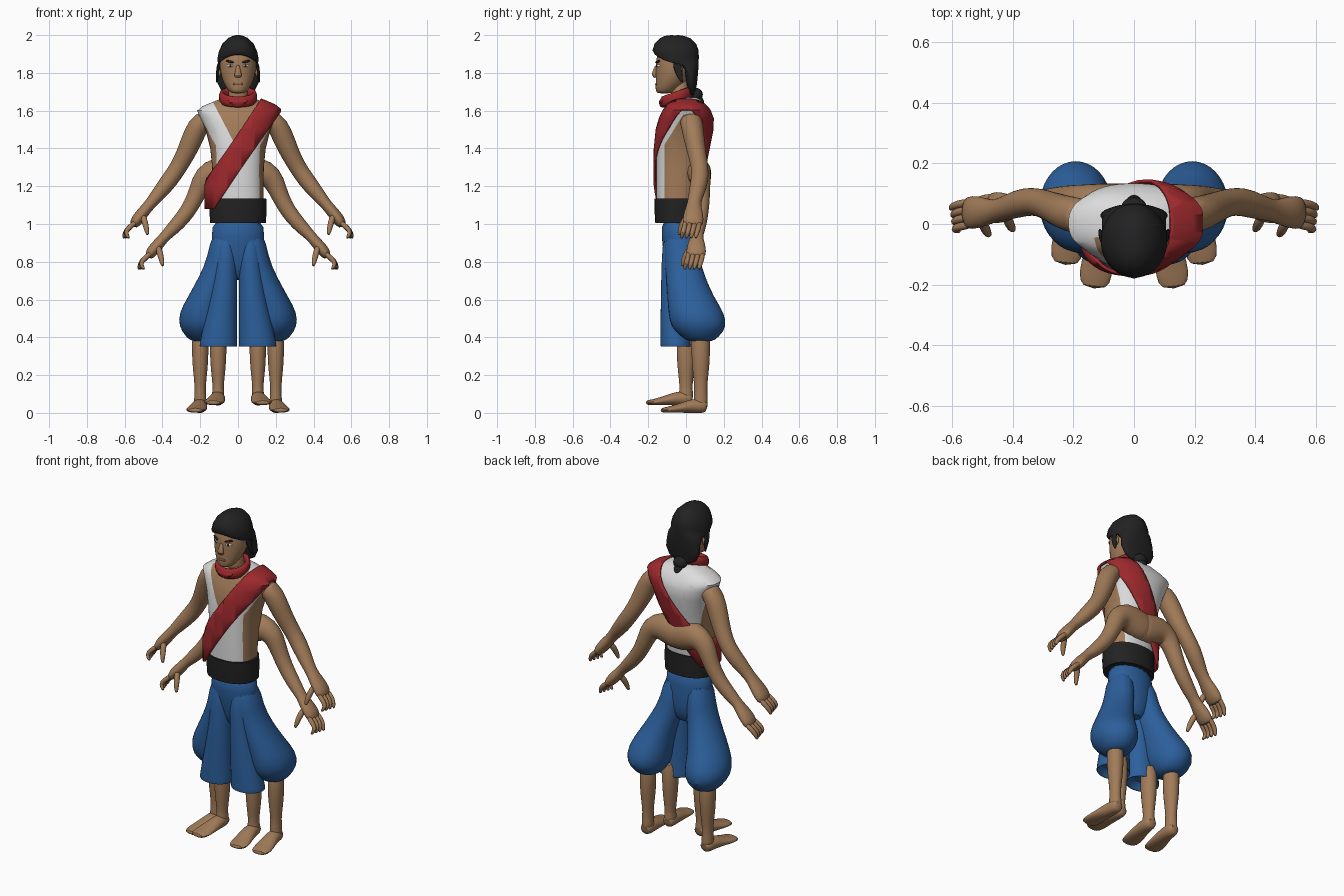
import bpy, bmesh, math
from mathutils import Vector, Matrix, Euler

cube = bpy.data.objects.get("Cube")
if cube:
    bpy.data.objects.remove(cube)


def material(name, rgb):
    m = bpy.data.materials.new(name)
    m.use_nodes = True
    m.diffuse_color = (*rgb, 1)
    m.node_tree.nodes["Principled BSDF"].inputs["Base Color"].default_value = (*rgb, 1)
    return m


SKIN = material("brown skin", (.36, .2, .1))
BLUE = material("blue cloth", (.025, .115, .33))
RED = material("red cloth", (.34, .022, .026))
WHITE = material("white cloth", (.72, .72, .72))
BLACK = material("black", (.016, .016, .016))
LIPS = material("dark lips", (.25, .11, .065))


def finish(name, bm, mats, mirror=False, subsurf=0, angle=50):
    bmesh.ops.recalc_face_normals(bm, faces=bm.faces)
    me = bpy.data.meshes.new(name)
    bm.to_mesh(me)
    bm.free()
    for m in mats:
        me.materials.append(m)
    ob = bpy.data.objects.new(name, me)
    bpy.context.collection.objects.link(ob)
    bpy.ops.object.select_all(action='DESELECT')
    ob.select_set(True)
    bpy.context.view_layer.objects.active = ob
    bpy.ops.object.shade_smooth_by_angle(angle=math.radians(angle))
    if mirror:
        ob.modifiers.new("Mirror", 'MIRROR').use_mirror_merge = False
    if subsurf:
        s = ob.modifiers.new("Subdivision", 'SUBSURF')
        s.levels = s.render_levels = subsurf
    return ob


def rings(bm, pts, sides=14, level=False, ref=(0, 1, 0), square=1.0, cap=True, droop=0):
    """Skin elliptical rings (x, y, z, r1, r2); level keeps every ring horizontal."""
    loops = []
    for i, (x, y, z, r1, r2) in enumerate(pts):
        if level:
            u, v = Vector((1, 0, 0)), Vector((0, 1, 0))
        else:
            a, b = pts[max(i - 1, 0)], pts[min(i + 1, len(pts) - 1)]
            t = (Vector(b[:3]) - Vector(a[:3])).normalized()
            u = t.cross(Vector(ref)).normalized()
            v = u.cross(t)
        loop = []
        for k in range(sides):
            q = 2 * math.pi * (k + .5) / sides
            c, s = math.cos(q), math.sin(q)
            c, s = (math.copysign(abs(w) ** square, w) for w in (c, s))
            p = Vector((x, y, z)) + u * r1 * c + v * r2 * s
            p.z -= droop * p.x ** 2
            loop.append(bm.verts.new(p))
        loops.append(loop)
    for a, b in zip(loops, loops[1:]):
        for k in range(sides):
            n = (k + 1) % sides
            bm.faces.new((a[k], a[n], b[n], b[k]))
    if cap:
        bm.faces.new(loops[0])
        bm.faces.new(loops[-1])


def tube(name, pts, mat, mirror=False, subsurf=1, **kw):
    bm = bmesh.new()
    rings(bm, pts, **kw)
    return finish(name, bm, [mat], mirror, subsurf)


def section(rows, grow=0):
    """Turn (z, half width, front y, back y) rows into level rings."""
    return [(0, (f + b) / 2, z, w + grow, (b - f) / 2 + grow) for z, w, f, b in rows]


def blob(name, loc, radii, mat, rot=(0, 0, 0), mirror=False):
    bm = bmesh.new()
    mx = Matrix.LocRotScale(Vector(loc), Euler(rot), Vector(radii))
    bmesh.ops.create_uvsphere(bm, u_segments=16, v_segments=10, radius=1, matrix=mx)
    return finish(name, bm, [mat], mirror)


def cut(bm, co, no, **kw):
    bmesh.ops.bisect_plane(bm, geom=bm.verts[:] + bm.edges[:] + bm.faces[:],
                           plane_co=co, plane_no=no, **kw)


# Torso with an open, sleeveless vest
TORSO = [(1.08, .135, -.155, .06), (1.2, .135, -.157, .07), (1.3, .137, -.157, .09),
         (1.4, .147, -.155, .11), (1.5, .172, -.145, .13), (1.56, .2, -.13, .134),
         (1.6, .217, -.113, .12), (1.625, .185, -.1, .103), (1.65, .125, -.085, .085),
         (1.67, .07, -.07, .06)]
bm = bmesh.new()
rings(bm, section(TORSO), sides=48, level=True, square=.85)
NECK_Z, NECK_SLOPE = 1.39, .52
for side in (1, -1):
    cut(bm, (0, 0, NECK_Z), (side, 0, -NECK_SLOPE))
for y in (-.115, .04):
    cut(bm, (0, y, 0), (0, 1, 0))
cut(bm, (0, -.12, 1.41), (0, -1.6, 1))
cut(bm, (0, 0, 1.58), (0, 0, 1))
for f in bm.faces:
    c = f.calc_center_median()
    neckline = c.y < -.04 and abs(c.x) < (c.z - NECK_Z) * NECK_SLOPE
    armhole = -.115 < c.y < .04 and c.z < min(1.58, 1.41 + 1.6 * (c.y + .12))
    f.material_index = 0 if neckline or armhole else 1
finish("torso_and_vest", bm, [SKIN, WHITE])

# Diagonal sash, a slice of a slightly larger torso that stands off the hip
bm = bmesh.new()
sash_rows = [(z, w + (.028 if z < 1.25 else 0), f, b) for z, w, f, b in TORSO]
rings(bm, section(sash_rows, .005), sides=48, level=True, square=.85, cap=False)
across = Vector((.83, 0, -.55))
cut(bm, across * -.698 / across.length_squared, across, clear_outer=True)
cut(bm, across * -.812 / across.length_squared, across, clear_inner=True)
sash = finish("sash", bm, [RED])
solid = sash.modifiers.new("Thickness", 'SOLIDIFY')
solid.thickness, solid.offset = .011, 1

# Belt and trousers
tube("belt", section([(1.005, .148, -.163, .07), (1.07, .152, -.167, .07),
                      (1.135, .15, -.167, .07)]), BLACK, subsurf=0, sides=36, level=True, square=.9)
tube("trouser_hips", section([(1.04, .14, -.135, .062), (.93, .142, -.13, .062), (.85, .138, -.122, .066),
                              (.77, .115, -.1, .06), (.7, .07, -.08, .035)]),
     BLUE, sides=20, level=True)
tube("front_trouser_leg", [(.06, -.05, .97, .062, .074), (.064, -.057, .8, .062, .073),
                           (.076, -.06, .62, .072, .075), (.096, -.056, .45, .092, .08),
                           (.104, -.052, .36, .101, .084), (.104, -.052, .35, .102, .085),
                           (.104, -.052, .352, .09, .075), (.104, -.052, .4, .08, .065)],
     BLUE, mirror=True, sides=18, level=True)
tube("back_trouser_leg", [(.075, -.03, .97, .066, .088), (.085, -.022, .82, .076, .094),
                          (.12, -.002, .72, .088, .104), (.165, .025, .61, .104, .126),
                          (.192, .055, .53, .123, .15), (.194, .068, .455, .122, .152),
                          (.19, .075, .402, .085, .1), (.19, .08, .375, .055, .06)],
     BLUE, mirror=True, sides=18, level=True)

# Bare shins and feet
FOOT = [(0, .035, .03, .024, .024), (0, .02, .035, .037, .037), (.003, -.04, .038, .042, .04),
        (.012, -.1, .027, .05, .027), (.022, -.165, .017, .058, .017), (.027, -.215, .013, .045, .013)]
for label, shin_x, y, z0 in (("front", .105, 0, .04), ("back", .2, .078, 0)):
    tube(label + "_shin", [(shin_x, y, .46, .047, .052), (shin_x, y, .3, .045, .051),
                           (shin_x, y, .22, .039, .044), (shin_x, y, .13, .028, .033),
                           (shin_x, y, z0 + .07, .034, .039), (shin_x, y, z0 + .02, .035, .04)],
         SKIN, mirror=True, level=True)
    tube(label + "_foot", [(shin_x + dx, y + dy, z0 + dz, w, h) for dx, dy, dz, w, h in FOOT],
         SKIN, mirror=True, ref=(0, 0, 1))

# Two pairs of arms, the lower pair joined across the back
ARMS = {
    "upper": [(.13, .02, 1.55, .045, .055), (.195, .028, 1.55, .06, .062), (.235, .04, 1.47, .06, .058),
              (.272, .056, 1.38, .052, .051), (.315, .074, 1.3, .046, .046), (.36, .074, 1.235, .047, .049),
              (.412, .057, 1.17, .041, .044), (.462, .042, 1.11, .03, .034), (.495, .04, 1.07, .032, .05),
              (.537, .038, 1.02, .034, .058), (.557, .036, .985, .022, .052)],
    "lower": [(-.06, .06, 1.25, .09, .07), (.03, .062, 1.255, .092, .075), (.12, .07, 1.28, .085, .066),
              (.18, .075, 1.25, .065, .056), (.21, .08, 1.18, .049, .05), (.245, .08, 1.1, .044, .045),
              (.29, .075, 1.035, .042, .042), (.345, .065, .975, .037, .039), (.387, .057, .935, .028, .031),
              (.415, .055, .9, .031, .047), (.457, .054, .855, .033, .055), (.477, .053, .82, .021, .05)],
}
for label, path in ARMS.items():
    tube(label + "_arm", path, SKIN, mirror=True)
    x, y, z = path[-1][:3]
    # Curled fingers and the thumb
    for n in range(4):
        o = y + .036 - .025 * n
        tube(f"{label}_finger_{n + 1}", [(x - .02, o, z + .03, .015, .014), (x + .02, o - .005, z - .005, .016, .015),
                                         (x + .042, o - .014, z - .03, .014, .014), (x + .05 - .011 * n, o - .022, z - .064, .009, .009)],
             SKIN, mirror=True, sides=8)
    tube(label + "_thumb", [(x - .05, y - .02, z + .07, .018, .02), (x - .066, y - .052, z + .02, .018, .018),
                            (x - .073, y - .067, z - .015, .015, .015), (x - .08, y - .074, z - .046, .008, .008)],
         SKIN, mirror=True, sides=8)

# Neck, scarf and head
tube("neck", [(0, -.02, 1.6, .065, .06), (0, -.03, 1.68, .05, .05), (0, -.035, 1.78, .05, .05)],
     SKIN, level=True)
bm = bmesh.new()
turn = Matrix.Translation((0, -.05, 1.672)) @ Matrix.Rotation(.34, 4, 'X')
loop = [turn @ Vector((.087 * math.cos(a), .078 * math.sin(a), 0))
        for a in (2 * math.pi * k / 24 for k in range(24))]
rings(bm, [(*p, .015, .031) for p in loop + loop[:2]], sides=8, ref=(0, 0, 1), cap=False)
bmesh.ops.remove_doubles(bm, verts=bm.verts, dist=.001)
finish("scarf", bm, [RED], angle=70)
tube("scarf_point", [(0, -.118, 1.665, .06, .018), (0, -.13, 1.645, .055, .018), (0, -.125, 1.615, .012, .01)],
     RED, level=True)
tube("head", section([(1.69, .03, -.152, -.08), (1.705, .052, -.163, -.05), (1.75, .079, -.16, 0),
                      (1.8, .094, -.16, .03), (1.86, .098, -.162, .05), (1.92, .092, -.148, .05),
                      (1.97, .06, -.1, .02)]), SKIN, sides=24, level=True)

# Face
tube("nose", [(0, -.152, 1.845, .01, .008), (0, -.164, 1.81, .013, .013),
              (0, -.171, 1.79, .022, .014), (0, -.158, 1.774, .018, .008)], SKIN)
blob("eye", (.042, -.147, 1.838), (.018, .007, .008), WHITE, (0, 0, .5), True)
blob("iris", (.04, -.152, 1.838), (.007, .005, .0075), BLACK, (0, 0, .5), True)
blob("eyebrow", (.043, -.15, 1.86), (.025, .007, .006), BLACK, (0, -.2, .5), True)
blob("mouth", (0, -.156, 1.741), (.028, .007, .008), LIPS)
blob("ear", (.1, -.035, 1.81), (.01, .02, .03), SKIN, mirror=True)

# Hair with a fringe, side locks and a tied tail
tube("hair", section([(1.69, .045, .015, .048), (1.74, .09, .005, .058), (1.8, .111, -.008, .064),
                      (1.845, .107, -.02, .067), (1.882, .107, -.06, .068), (1.898, .107, -.166, .068),
                      (1.92, .11, -.178, .067), (1.955, .102, -.167, .054), (1.983, .082, -.138, .025),
                      (1.996, .05, -.112, -.01), (2.0, .02, -.08, -.04)]),
     BLACK, subsurf=0, sides=32, level=True, droop=4)
tube("side_lock", [(.1, -.05, 1.86, .012, .03), (.108, -.04, 1.8, .01, .02),
                   (.115, -.02, 1.745, .004, .008)], BLACK, mirror=True, sides=8, level=True)
blob("hair_bun", (0, .055, 1.685), (.042, .034, .035), BLACK)
tube("hair_tail", [(0, .06, 1.68, .025, .022), (0, .078, 1.655, .03, .02), (0, .088, 1.625, .01, .008)],
     BLACK, level=True, sides=10)
